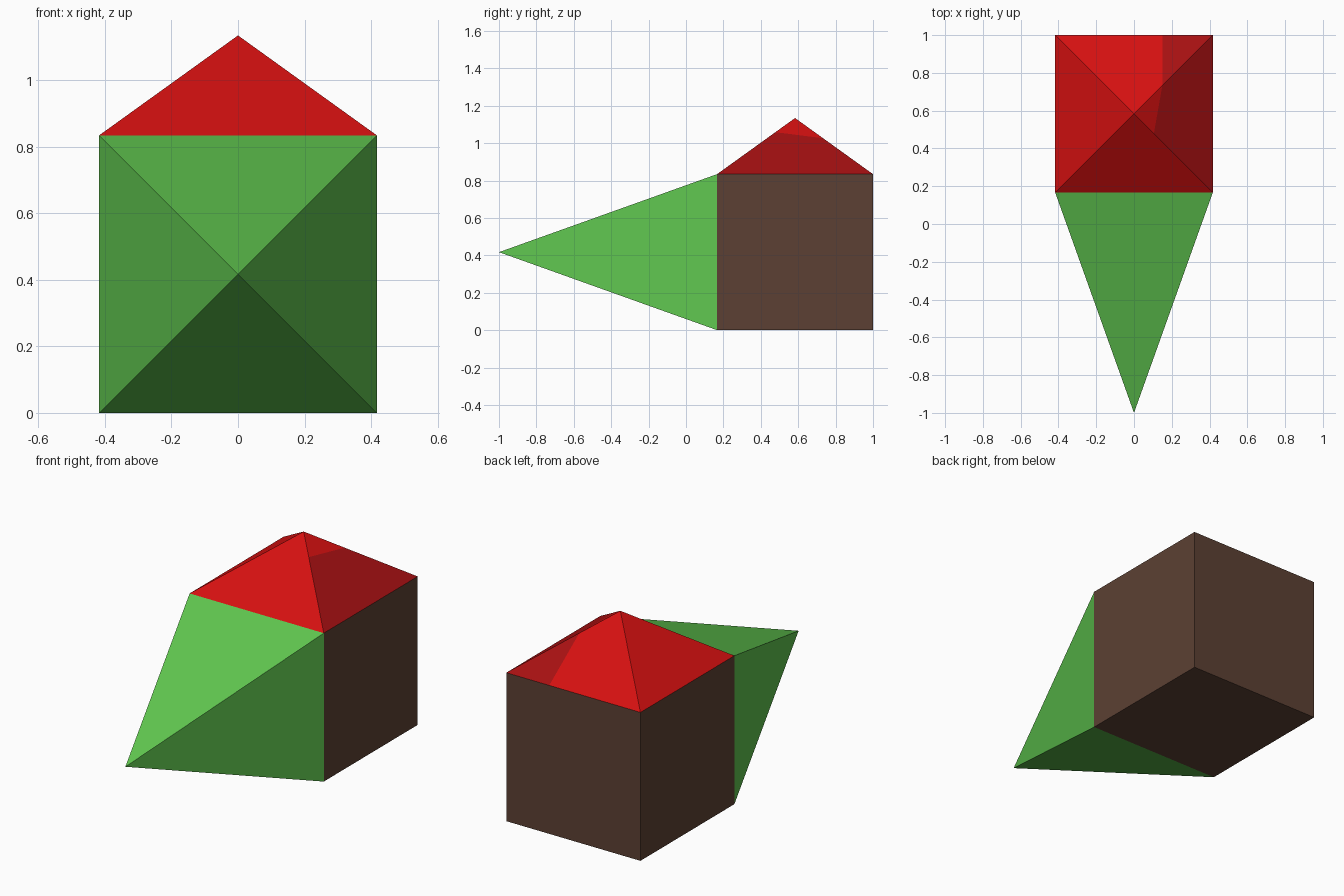
import bpy, bmesh, math
from mathutils import Matrix, Vector

if "Cube" in bpy.data.objects:
    bpy.data.objects.remove(bpy.data.objects["Cube"])

HALF = 0.417          # half width of the block
YC = 1 - HALF         # block centre in y
TOP = 2 * HALF        # block height


def material(name, rgb):
    m = bpy.data.materials.new(name)
    lin = [(c / 255 / 12.92) if c < 11 else ((c / 255 + 0.055) / 1.055) ** 2.4 for c in rgb]
    m.diffuse_color = (*lin, 1)
    m.use_nodes = True
    m.node_tree.nodes["Principled BSDF"].inputs["Base Color"].default_value = m.diffuse_color
    return m


brown = material("brown", (92, 64, 51))
green = material("green", (97, 200, 80))
red = material("red", (213, 16, 16))
dark_red = material("dark_red", (167, 16, 18))


def finish(name, bm, *mats):
    me = bpy.data.meshes.new(name)
    bm.normal_update()
    bm.to_mesh(me)
    bm.free()
    for m in mats:
        me.materials.append(m)
    ob = bpy.data.objects.new(name, me)
    bpy.context.collection.objects.link(ob)
    return ob


def pyramid(height, place):
    """Open square pyramid, base on z = 0 before placing."""
    bm = bmesh.new()
    m = place @ Matrix.Translation((0, 0, height / 2)) @ Matrix.Rotation(math.pi / 4, 4, 'Z')
    bmesh.ops.create_cone(bm, cap_ends=False, segments=4, radius1=HALF * math.sqrt(2),
                          radius2=0, depth=height, matrix=m)
    bmesh.ops.remove_doubles(bm, verts=bm.verts, dist=1e-5)
    bmesh.ops.recalc_face_normals(bm, faces=bm.faces)
    return bm


# Brown block
bm = bmesh.new()
bmesh.ops.create_cube(bm, size=2 * HALF, matrix=Matrix.Translation((0, YC, HALF)))
finish("block", bm, brown)

# Green spike pointing forward
bm = pyramid(2 - 2 * HALF, Matrix.Translation((0, 1 - 2 * HALF, HALF)) @ Matrix.Rotation(math.pi / 2, 4, 'X'))
finish("front_spike", bm, green)

# Red roof with a darker patch cut into its back and right slopes
bm = pyramid(0.30, Matrix.Translation((0, YC, TOP)))
a, b = Vector((0.15, YC + 0.15, 0)), Vector((0.105, YC - 0.105, 0))
cuts = [(Vector((0, 1, 0)), Vector((1, 0, 0))),
        (Vector((1, 0, 0)), (a - b).cross(Vector((0, 0, 1))).normalized())]
for side, plane in cuts:
    bm.normal_update()
    faces = [f for f in bm.faces if f.normal.dot(side) > 0.3]
    geom = set(faces)
    for f in faces:
        geom.update(f.edges)
        geom.update(f.verts)
    bmesh.ops.bisect_plane(bm, geom=list(geom), dist=1e-4, plane_co=a, plane_no=plane)
    bm.normal_update()
    for f in bm.faces:
        if f.normal.dot(side) > 0.3 and (f.calc_center_median() - a).dot(plane) > 0:
            f.material_index = 1
finish("roof", bm, red, dark_red)
